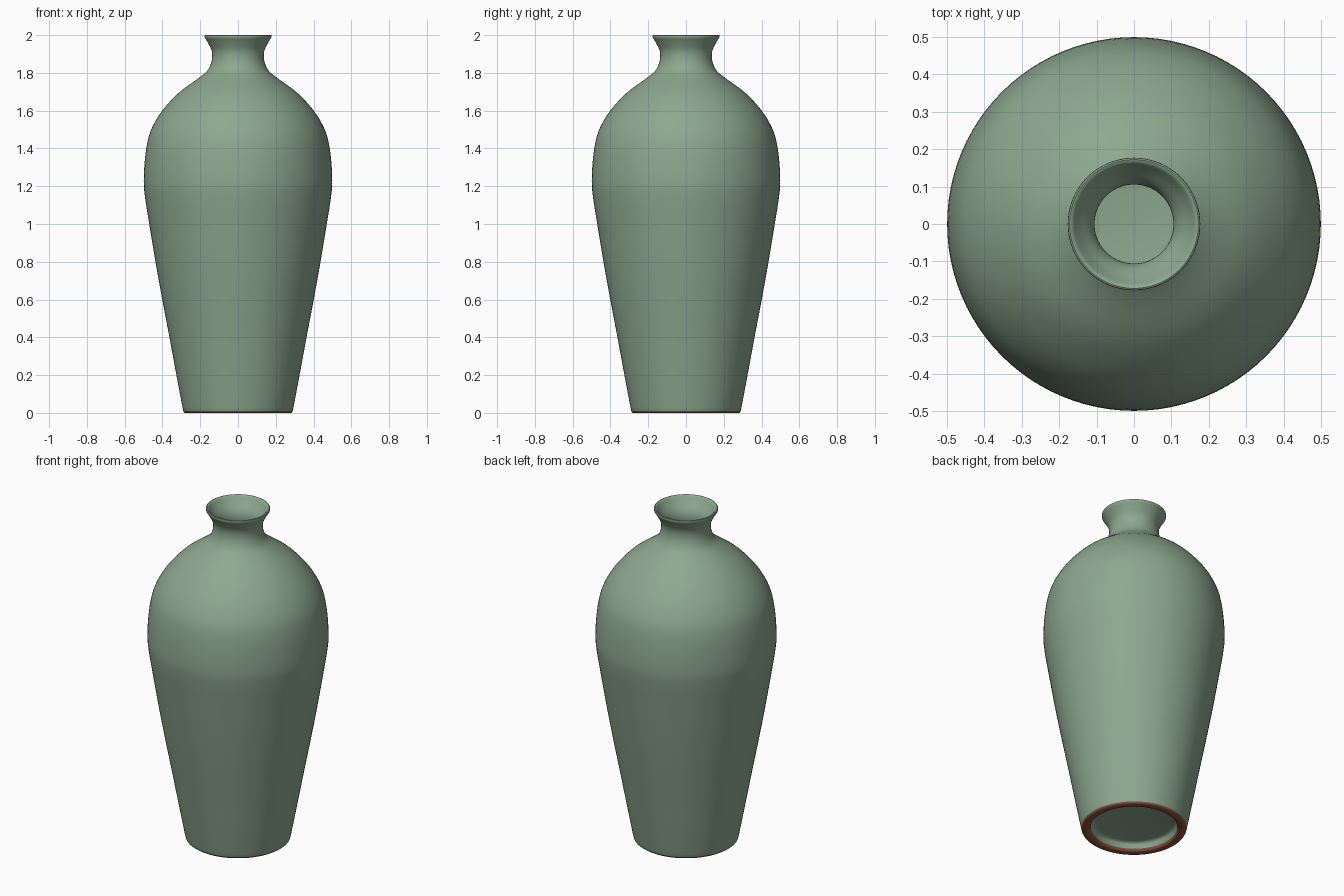
import bpy, bmesh, math
from mathutils import Vector

if "Cube" in bpy.data.objects:
    bpy.data.objects.remove(bpy.data.objects["Cube"])

SEGS = 96


def material(name, rgb):
    m = bpy.data.materials.new(name)
    m.diffuse_color = (*rgb, 1.0)
    m.use_nodes = True
    m.node_tree.nodes["Principled BSDF"].inputs["Base Color"].default_value = m.diffuse_color
    return m


def smooth(points, steps=4):
    """Catmull-Rom curve through (radius, height) points."""
    p = [Vector(q) for q in points]
    p = [2 * p[0] - p[1]] + p + [2 * p[-1] - p[-2]]
    out = []
    for a, b, c, d in zip(p, p[1:], p[2:], p[3:]):
        for i in range(steps):
            t = i / steps
            out.append(0.5 * (2 * b + (c - a) * t + (2 * a - 5 * b + 4 * c - d) * t * t
                              + (3 * b - a - 3 * c + d) * t ** 3))
    return out + [p[-2]]


def lathe(name, sections, mats):
    """Spin profile sections [(points, material index)] joined end to end."""
    bm = bmesh.new()

    def ring(r, z):
        if r < 1e-5:
            return [bm.verts.new((0, 0, z))] * SEGS
        return [bm.verts.new((r * math.cos(k * math.tau / SEGS),
                              r * math.sin(k * math.tau / SEGS), z)) for k in range(SEGS)]

    prev = None
    for points, index in sections:
        for r, z in points:
            cur = ring(r, z)
            if prev:
                for k in range(SEGS):
                    n = (k + 1) % SEGS
                    quad = [prev[k], prev[n], cur[n], cur[k]]
                    face = bm.faces.new(list(dict.fromkeys(quad)))
                    face.material_index = index
            prev = cur
    bmesh.ops.recalc_face_normals(bm, faces=bm.faces)
    mesh = bpy.data.meshes.new(name)
    bm.to_mesh(mesh)
    bm.free()
    for m in mats:
        mesh.materials.append(m)
    ob = bpy.data.objects.new(name, mesh)
    bpy.context.collection.objects.link(ob)
    bpy.context.view_layer.objects.active = ob
    ob.select_set(True)
    bpy.ops.object.shade_smooth_by_angle(angle=math.radians(40))
    return ob


glaze = material("celadon_glaze", (0.27, 0.39, 0.28))
clay = material("bare_clay", (0.26, 0.085, 0.05))

# Recessed base under the vase
base = [(0, 0.05), (0.21, 0.05), (0.226, 0.047), (0.234, 0.038), (0.238, 0.014)]
# Unglazed foot ring
foot = [(0.245, 0.003), (0.25, 0), (0.282, 0), (0.287, 0.004), (0.29, 0.01)]
# Outer wall: tapered body, round shoulder, narrow neck, flared mouth
outer = smooth([(0.294, 0.03), (0.326, 0.2), (0.363, 0.4), (0.401, 0.6), (0.437, 0.8),
                (0.470, 1.0), (0.492, 1.14), (0.499, 1.23), (0.491, 1.36), (0.472, 1.465),
                (0.437, 1.545), (0.385, 1.62), (0.308, 1.70), (0.205, 1.775),
                (0.160, 1.815), (0.139, 1.865), (0.139, 1.915), (0.158, 1.957), (0.175, 1.985)])
# Rounded lip
lip = [(0.177, 1.992), (0.176, 1.998), (0.172, 2.0), (0.166, 1.998)]
# Inner wall down to the floor
inner = smooth([(0.161, 1.992), (0.145, 1.968), (0.112, 1.92), (0.107, 1.865), (0.132, 1.80),
                (0.185, 1.75), (0.288, 1.677), (0.362, 1.60), (0.410, 1.53), (0.443, 1.45),
                (0.462, 1.35), (0.469, 1.23), (0.441, 1.0), (0.371, 0.6), (0.296, 0.2),
                (0.27, 0.12)])
floor = [(0.25, 0.095), (0.22, 0.085), (0, 0.08)]

lathe("vase", [(base, 0), (foot, 1), (outer, 0), (lip, 0), (inner, 0), (floor, 0)],
      [glaze, clay])
